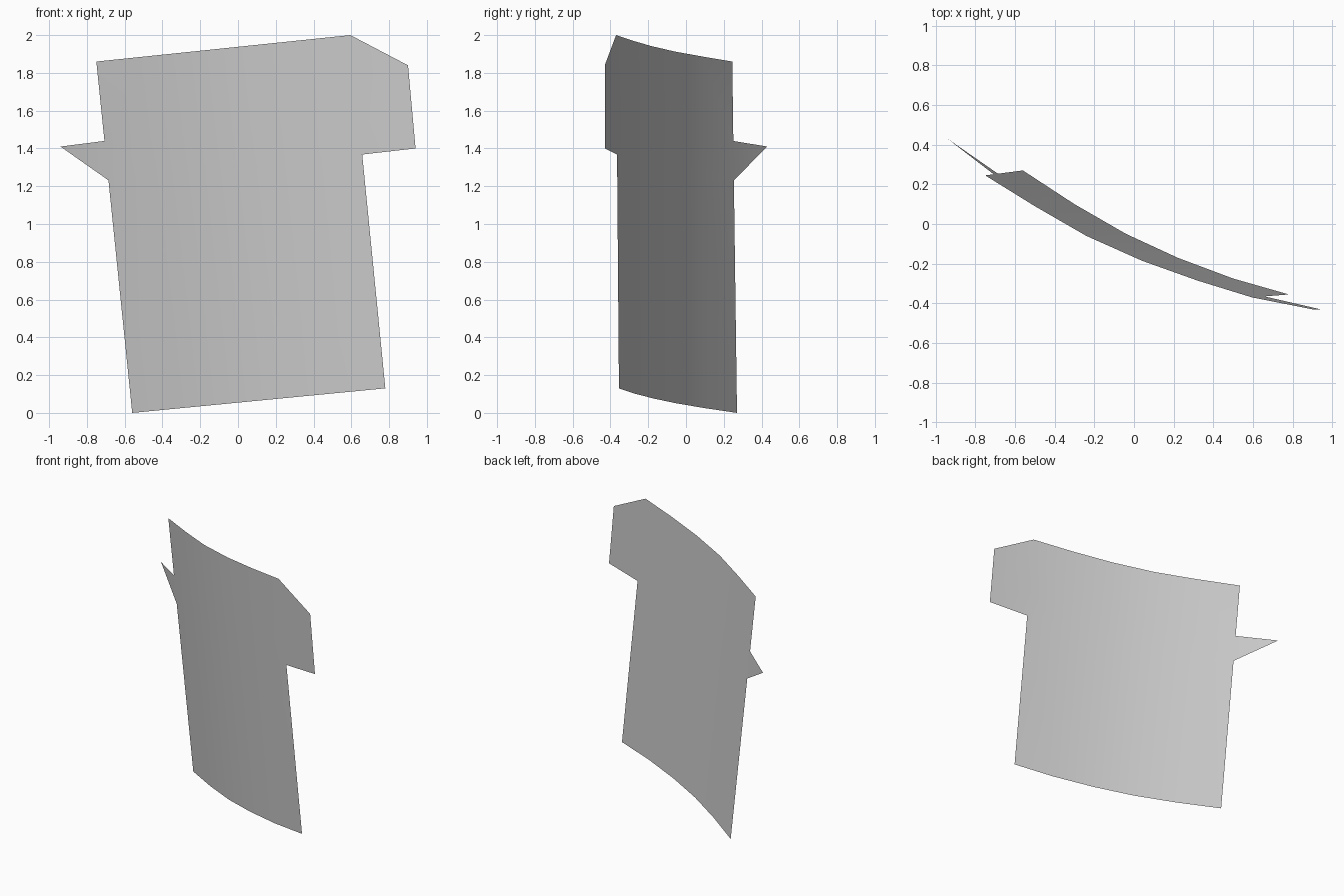
import bpy
import bmesh
from mathutils import Vector

cube = bpy.data.objects.get("Cube")
if cube:
    bpy.data.objects.remove(cube)

# Flat grey for the whole sheet
grey = bpy.data.materials.new("plain_grey")
grey.use_nodes = True
colour = (0.6, 0.6, 0.6, 1)
grey.diffuse_color = colour
grey.node_tree.nodes["Principled BSDF"].inputs["Base Color"].default_value = colour

# Arched lower and upper edges: x, y of each column
lower = [(-0.56, 0.27), (-0.30, 0.10), (-0.04, -0.05), (0.22, -0.17), (0.50, -0.275), (0.78, -0.355)]
upper = [(-0.75, 0.245), (-0.50, 0.09), (-0.24, -0.06), (0.04, -0.185), (0.32, -0.285), (0.595, -0.37)]
rows = (0, 0.662, 0.774, 1)


def edge(points, z_start, z_end):
    """Lift an edge so that it climbs evenly along x."""
    x0, x1 = points[0][0], points[-1][0]
    return [Vector((x, y, z_start + (z_end - z_start) * (x - x0) / (x1 - x0))) for x, y in points]


bm = bmesh.new()

# Curved main panel
bottom, top = edge(lower, 0, 0.13), edge(upper, 1.86, 2.0)
grid = [[bm.verts.new(b.lerp(t, f)) for b, t in zip(bottom, top)] for f in rows]
for low, high in zip(grid, grid[1:]):
    for i in range(len(low) - 1):
        bm.faces.new((low[i], low[i + 1], high[i + 1], high[i]))

# Pointed tab on the right edge
tip = bm.verts.new((-0.94, 0.43, 1.41))
bm.faces.new((grid[1][0], grid[2][0], tip))

# Clipped flap on the left edge
corner_low = bm.verts.new((0.94, -0.43, 1.40))
corner_high = bm.verts.new((0.90, -0.43, 1.84))
bm.faces.new((grid[1][-1], corner_low, corner_high, grid[3][-1], grid[2][-1]))

mesh = bpy.data.meshes.new("curved_panel")
bm.to_mesh(mesh)
bm.free()
mesh.materials.append(grey)
panel = bpy.data.objects.new("curved_panel", mesh)
bpy.context.collection.objects.link(panel)
mesh.shade_smooth()
